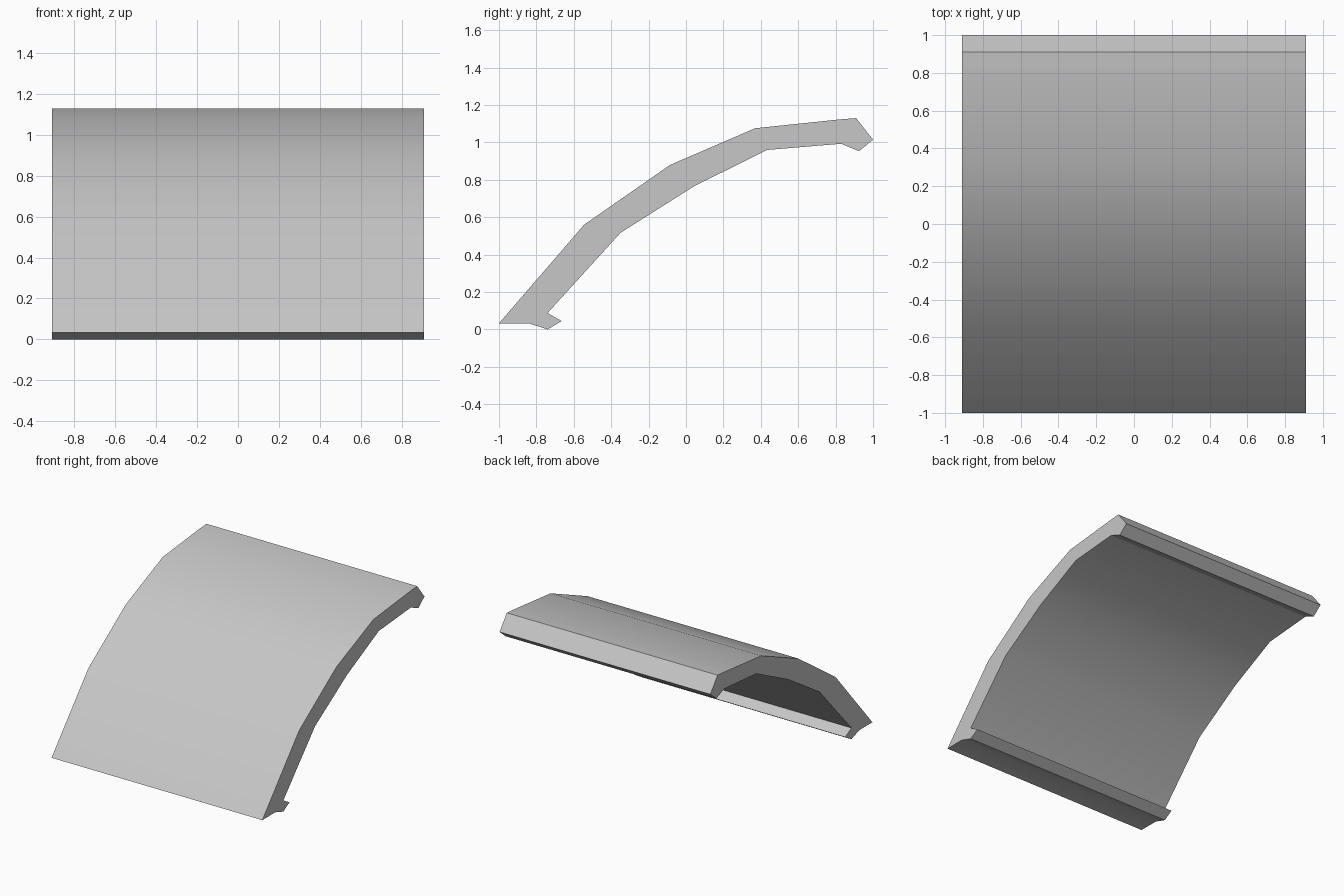
import bpy
import bmesh
import math

cube = bpy.data.objects.get("Cube")
if cube:
    bpy.data.objects.remove(cube, do_unlink=True)

HALF_WIDTH = 0.91

# Side profile (y, z): outer skin going up, then lip, inner skin and bottom hook
outer = [(-1, 0.033), (-0.545, 0.56), (-0.085, 0.88), (0.37, 1.076), (0.83, 1.124), (0.91, 1.13)]
top_lip = [(1, 1.015), (0.925, 0.953)]
inner = [(0.83, 0.993), (0.435, 0.96), (0.045, 0.767), (-0.35, 0.517), (-0.74, 0.088)]
bottom_hook = [(-0.665, 0.045), (-0.74, 0), (-0.84, 0.033)]
profile = outer + top_lip + inner + bottom_hook

# Plain grey material
grey = bpy.data.materials.new("plain grey")
grey.use_nodes = True
colour = (0.57, 0.57, 0.57, 1)
grey.diffuse_color = colour
grey.node_tree.nodes["Principled BSDF"].inputs["Base Color"].default_value = colour

# Extrude the profile across the width
bm = bmesh.new()
end = bm.faces.new([bm.verts.new((-HALF_WIDTH, y, z)) for y, z in profile])
result = bmesh.ops.extrude_face_region(bm, geom=[end], use_keep_orig=True)
moved = [v for v in result["geom"] if isinstance(v, bmesh.types.BMVert)]
bmesh.ops.translate(bm, vec=(2 * HALF_WIDTH, 0, 0), verts=moved)
bmesh.ops.recalc_face_normals(bm, faces=bm.faces[:])
mesh = bpy.data.meshes.new("curved_panel")
bm.to_mesh(mesh)
bm.free()
mesh.materials.append(grey)
panel = bpy.data.objects.new("curved_panel", mesh)
bpy.context.collection.objects.link(panel)

# Smooth the curved skins, keep the lips and ends crisp
bpy.ops.object.select_all(action="DESELECT")
panel.select_set(True)
bpy.context.view_layer.objects.active = panel
bpy.ops.object.shade_smooth_by_angle(angle=math.radians(24))

# Crisp line where the flat top strip begins
lip_y, lip_z = outer[-2]
for edge in mesh.edges:
    if all(abs(mesh.vertices[i].co.y - lip_y) < 0.001 and
           abs(mesh.vertices[i].co.z - lip_z) < 0.001 for i in edge.vertices):
        edge.use_edge_sharp = True
